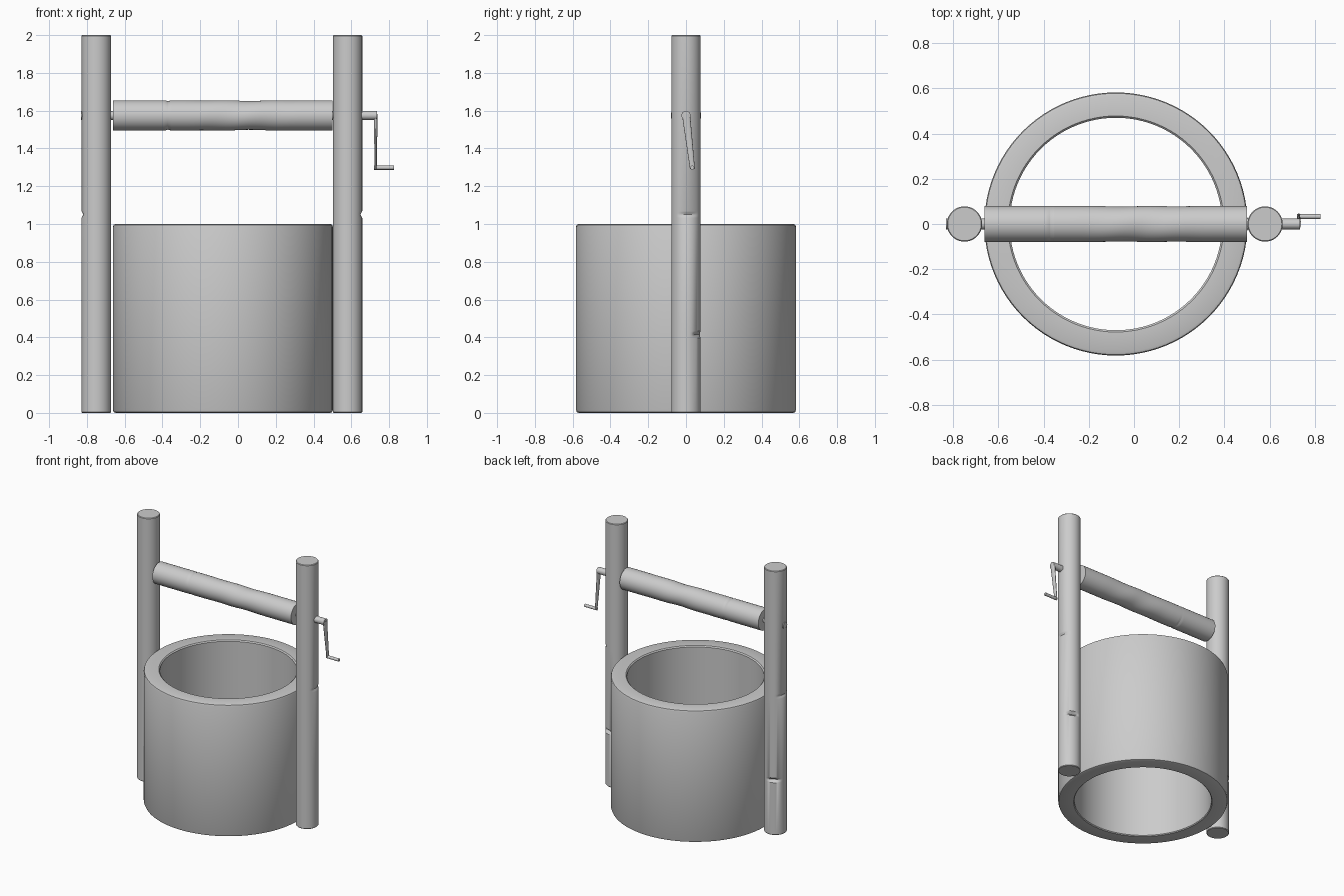
import bpy, bmesh, math
from mathutils import Vector, Matrix

if "Cube" in bpy.data.objects:
    bpy.data.objects.remove(bpy.data.objects["Cube"])

grey = bpy.data.materials.new("plain grey")
grey.diffuse_color = (0.6, 0.6, 0.6, 1)
grey.use_nodes = True
grey.node_tree.nodes["Principled BSDF"].inputs["Base Color"].default_value = grey.diffuse_color


def finish(name, bm, angle=40):
    bmesh.ops.recalc_face_normals(bm, faces=bm.faces)
    me = bpy.data.meshes.new(name)
    bm.to_mesh(me)
    bm.free()
    ob = bpy.data.objects.new(name, me)
    bpy.context.collection.objects.link(ob)
    me.materials.append(grey)
    bpy.ops.object.select_all(action='DESELECT')
    ob.select_set(True)
    bpy.context.view_layer.objects.active = ob
    bpy.ops.object.shade_smooth_by_angle(angle=math.radians(angle))
    return ob


def tube(name, rings, n, matrix, closed=False):
    """Skin rings; each ring is a function of angle giving (radius, height)."""
    bm = bmesh.new()
    loops = []
    for ring in rings:
        loop = []
        for i in range(n):
            a = 2 * math.pi * i / n
            r, h = ring(a)
            loop.append(bm.verts.new(matrix @ Vector((r * math.cos(a), r * math.sin(a), h))))
        loops.append(loop)
    pairs = list(zip(loops, loops[1:]))
    if closed:
        pairs.append((loops[-1], loops[0]))
    else:
        bm.faces.new(loops[0])
        bm.faces.new(loops[-1])
    for lo, hi in pairs:
        for i in range(n):
            j = (i + 1) % n
            bm.faces.new((lo[i], lo[j], hi[j], hi[i]))
    return finish(name, bm)


def const(r, h):
    return lambda a: (r, h)


def rod(name, p, q, r1, r2, n=24):
    p, q = Vector(p), Vector(q)
    d = q - p
    m = Matrix.Translation(p) @ d.to_track_quat('Z', 'Y').to_matrix().to_4x4()
    return tube(name, [const(r1, 0), const(r2, d.length)], n, m)


# Stone ring, open through the middle, softly rounded edges
RO, RI = 0.582, 0.47
profile = [(RI, 0.006), (RI + 0.006, 0), (RO - 0.014, 0), (RO - 0.004, 0.004), (RO, 0.014),
           (RO, 0.986), (RO - 0.004, 0.996), (RO - 0.014, 1.0), (RI + 0.008, 1.0), (RI, 0.992)]
tube("well_wall", [const(r, h) for r, h in profile], 96,
     Matrix.Translation((-0.08, 0, 0)), closed=True)


# Posts with hacked notches: (height, facing angle, half width, depth)
NOTCHES = [(1.05, 0.15, 0.75, 0.010), (0.415, 1.15, 0.7, 0.022)]


def post_ring(z, mirror):
    def ring(a):
        b = math.pi - a if mirror else a
        r = 0.078 - max(0, 0.004 - z, z - 1.996)
        for h, face, half, depth in NOTCHES:
            d = abs((b - face + math.pi) % (2 * math.pi) - math.pi)
            if d < half:
                r -= depth * math.cos(d / half * math.pi / 2) * max(0, 1 - abs(z - h) / 0.018)
        return r, z
    return ring


heights = [0, 0.004, 1.996, 2.0]
for h, *_ in NOTCHES:
    heights += [h + k * 0.006 for k in range(-3, 4)]
for name, x, mirror in (("left_post", -0.75, True), ("right_post", 0.58, False)):
    tube(name, [post_ring(z, mirror) for z in sorted(heights)], 48,
         Matrix.Translation((x, 0, 0)))


# Winding drum: a slightly uneven log with one worn ring
def drum_ring(x):
    def ring(a):
        r = 0.080 - 0.005 * max(0, 1 - abs(x + 0.37) / 0.015) * (0.5 + 0.5 * math.cos(2 * a))
        worn = max(0, 1 - abs(x - 0.03) / 0.3)
        r -= worn * 0.0045 * (0.5 + 0.5 * math.sin(x * 22 + 2 * a))
        return r, x
    return ring


Z = 1.575
along_x = Matrix.Translation((0, 0, Z)) @ Matrix.Rotation(math.pi / 2, 4, 'Y')
xs = sorted([-0.662 + 1.162 * i / 60 for i in range(61)] + [-0.385, -0.37, -0.355])
tube("winding_drum", [drum_ring(x) for x in xs], 48, along_x)

# Axle, running through both posts
rod("axle", (-0.832, 0, Z), (0.735, 0, Z), 0.024, 0.024)

# Crank: flat tapered arm, then a thin handle
bm = bmesh.new()
bmesh.ops.create_cone(bm, cap_ends=True, segments=24, radius1=0.013, radius2=0.022, depth=0.29)
for v in bm.verts:
    t = v.co.z / 0.29 + 0.5
    v.co.x = v.co.x * 0.45 + 0.729
    v.co.y += 0.034 * (1 - t)
    v.co.z = 1.292 + 0.29 * t
finish("crank_arm", bm)
rod("crank_handle", (0.721, 0.033, 1.298), (0.825, 0.033, 1.298), 0.011, 0.011, 16)
